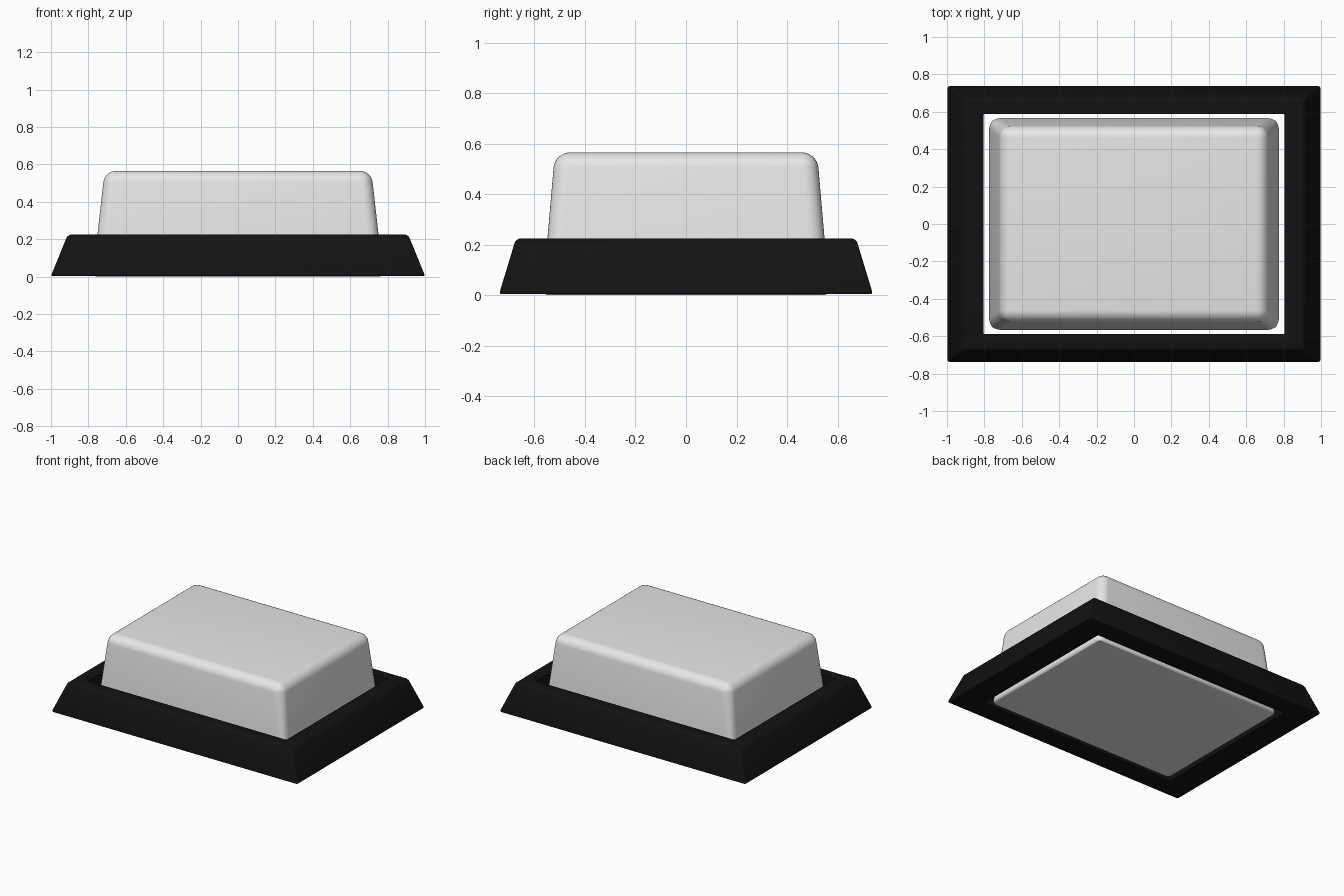
import bpy, bmesh, math

cube = bpy.data.objects.get("Cube")
if cube:
    bpy.data.objects.remove(cube, do_unlink=True)


def material(name, value):
    mat = bpy.data.materials.new(name)
    mat.use_nodes = True
    color = (value, value, value, 1)
    mat.diffuse_color = color
    mat.node_tree.nodes["Principled BSDF"].inputs["Base Color"].default_value = color
    return mat


def ring(bm, x, y, z):
    corners = [(-1, -1), (1, -1), (1, 1), (-1, 1)]
    return [bm.verts.new((sx * x, sy * y, z)) for sx, sy in corners]


def bridge(bm, a, b):
    for i in range(4):
        j = (i + 1) % 4
        bm.faces.new((a[i], a[j], b[j], b[i]))


def finish(bm, name, mat, width, segments, weight):
    """Turn the cage into an object and round its edges."""
    bmesh.ops.recalc_face_normals(bm, faces=bm.faces)
    layer = bm.edges.layers.float.new("bevel_weight_edge")
    for edge in bm.edges:
        edge[layer] = weight(edge)
    mesh = bpy.data.meshes.new(name)
    bm.to_mesh(mesh)
    bm.free()
    mesh.materials.append(mat)
    obj = bpy.data.objects.new(name, mesh)
    bpy.context.collection.objects.link(obj)
    bevel = obj.modifiers.new("rounded_edges", "BEVEL")
    bevel.width = width
    bevel.segments = segments
    bevel.limit_method = "WEIGHT"
    bpy.ops.object.select_all(action="DESELECT")
    obj.select_set(True)
    bpy.context.view_layer.objects.active = obj
    bpy.ops.object.modifier_apply(modifier=bevel.name)
    bpy.ops.object.shade_smooth_by_angle(angle=math.radians(40))
    return obj


black = material("black_plastic", 0.006)
white = material("white_plastic", 0.8)

# Sloped frame with an open rectangular hole
bm = bmesh.new()
loops = [ring(bm, *size) for size in (
    (1.0, 0.74, 0.004), (0.91, 0.673, 0.225),
    (0.804, 0.587, 0.225), (0.804, 0.587, 0.004))]
for k in range(4):
    bridge(bm, loops[k], loops[(k + 1) % 4])


def frame_weight(edge):
    on_top = all(v.co.z > 0.2 for v in edge.verts)
    outside = all(abs(v.co.x) > 0.85 for v in edge.verts)
    if not outside:
        return 0.2
    return 1.0 if on_top else 0.5


finish(bm, "frame", black, 0.02, 4, frame_weight)

# Tapered button with a flat underside, passing through the frame
bm = bmesh.new()
bottom = ring(bm, 0.777, 0.568, 0)
top = ring(bm, 0.713, 0.519, 0.565)
bridge(bm, bottom, top)
bm.faces.new(bottom)
bm.faces.new(top)


def button_weight(edge):
    return 0.4 if all(v.co.z < 0.1 for v in edge.verts) else 1.0


finish(bm, "button", white, 0.06, 8, button_weight)
